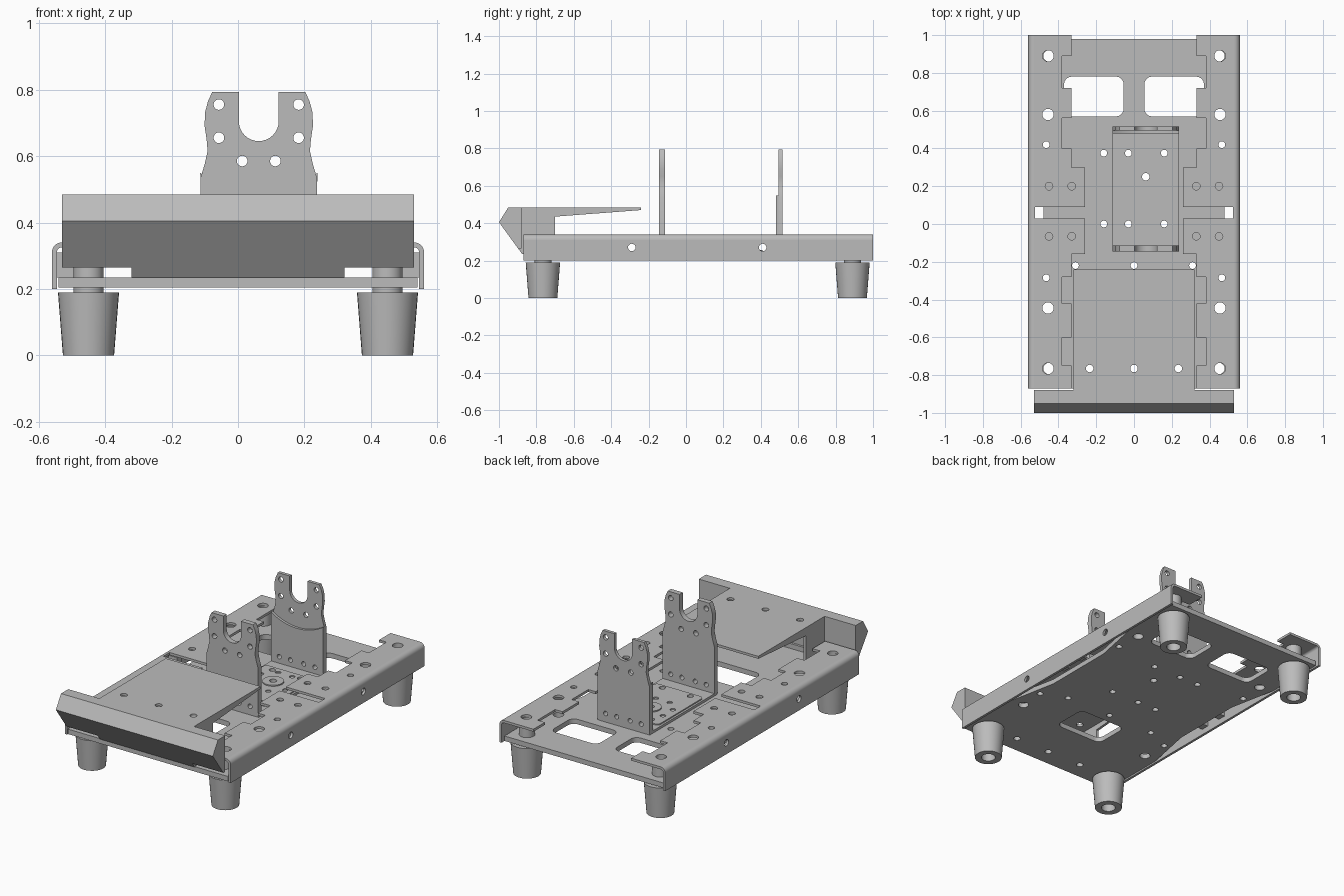
import bpy, bmesh
from math import sin, cos, pi, radians
from mathutils import Matrix

cube = bpy.data.objects.get("Cube")
if cube:
    bpy.data.objects.remove(cube, do_unlink=True)

GREY = (0.5, 0.5, 0.5, 1.0)
metal = bpy.data.materials.new("plain grey")
metal.use_nodes = True
metal.diffuse_color = GREY
metal.node_tree.nodes["Principled BSDF"].inputs["Base Color"].default_value = GREY

# Local drawing plane of a plate, by the axis it is extruded along
AXES = {
    "z": Matrix.Identity(4),
    "x": Matrix(((0, 0, 1, 0), (1, 0, 0, 0), (0, 1, 0, 0), (0, 0, 0, 1))),
    "y": Matrix(((1, 0, 0, 0), (0, 0, -1, 0), (0, 1, 0, 0), (0, 0, 0, 1))),
}


def finish(name, mesh, mirror=False):
    obj = bpy.data.objects.new(name, mesh)
    bpy.context.collection.objects.link(obj)
    mesh.materials.clear()
    mesh.materials.append(metal)
    bpy.ops.object.select_all(action="DESELECT")
    obj.select_set(True)
    bpy.context.view_layer.objects.active = obj
    bpy.ops.object.shade_smooth_by_angle(angle=radians(30))
    if mirror:
        obj.modifiers.new("Mirror", "MIRROR")
    return obj


def arc(x, y, r, a0, a1, n=8):
    steps = [radians(a0 + (a1 - a0) * i / n) for i in range(n + 1)]
    return [(x + r * cos(a), y + r * sin(a)) for a in steps]


def circle(x, y, r):
    return arc(x, y, r, 0, 360, 20)[:-1]


def rounded(x0, x1, y0, y1, r):
    return (arc(x1 - r, y1 - r, r, 0, 90) + arc(x0 + r, y1 - r, r, 90, 180)
            + arc(x0 + r, y0 + r, r, 180, 270) + arc(x1 - r, y0 + r, r, 270, 360))


def plate(name, outline, lo, hi, axis="z", holes=(), mirror=False):
    """Flat outline with holes, extruded from lo to hi along an axis."""
    curve = bpy.data.curves.new(name + "_path", "CURVE")
    curve.dimensions = "2D"
    curve.fill_mode = "BOTH"
    curve.extrude = (hi - lo) / 2
    for loop in [outline, *holes]:
        spline = curve.splines.new("POLY")
        spline.points.add(len(loop) - 1)
        for point, (u, v) in zip(spline.points, loop):
            point.co = (u, v, 0, 1)
        spline.use_cyclic_u = True
    temp = bpy.data.objects.new(name + "_temp", curve)
    mesh = bpy.data.meshes.new_from_object(temp)
    bpy.data.objects.remove(temp)
    bpy.data.curves.remove(curve)
    mid = (lo + hi) / 2
    shift = Matrix.Translation([mid if a == axis else 0 for a in "xyz"])
    mesh.transform(shift @ AXES[axis])
    bm = bmesh.new()
    bm.from_mesh(mesh)
    bmesh.ops.remove_doubles(bm, verts=bm.verts, dist=1e-5)
    bmesh.ops.recalc_face_normals(bm, faces=bm.faces)
    bm.to_mesh(mesh)
    bm.free()
    return finish(name, mesh, mirror)


def turned(name, profile, x, y, mirror=False):
    """Closed radius/height profile spun around a vertical axis."""
    bm = bmesh.new()
    vs = [bm.verts.new((x + r, y, z)) for r, z in profile]
    es = [bm.edges.new((a, b)) for a, b in zip(vs, vs[1:] + vs[:1])]
    bmesh.ops.spin(bm, geom=vs + es, cent=(x, y, 0), axis=(0, 0, 1),
                   angle=2 * pi, steps=32, use_merge=True)
    bmesh.ops.remove_doubles(bm, verts=bm.verts, dist=1e-5)
    bmesh.ops.recalc_face_normals(bm, faces=bm.faces)
    mesh = bpy.data.meshes.new(name)
    bm.to_mesh(mesh)
    bm.free()
    return finish(name, mesh, mirror)


FOOT_X, FOOT_Y = 0.45, (-0.765, 0.89)
BX, HUB_Y = 0.0625, 0.25          # bracket centre line and hub position

# Shared hole positions
mount_holes = [circle(x, y, 0.018) for x in (-0.03, 0.16) for y in (0, 0.375)]
hub_hole = circle(BX, HUB_Y, 0.02)
rail_holes = [circle(0.455, y, 0.03) for y in (*FOOT_Y, 0.58, -0.445)]
rail_holes += [circle(0.465, y, 0.018) for y in (0.42, -0.285)]

# Base plate, waisted in the middle
side = [(0.54, -0.87), (0.54, -0.45), (0.48, -0.15), (0.48, 0.3), (0.54, 0.6), (0.54, 0.98)]
base_holes = mount_holes + [hub_hole]
base_holes += [circle(-0.16, y, 0.018) for y in (0, 0.375)]
base_holes += [circle(x, -0.22, 0.018) for x in (-0.31, 0, 0.31)]
base_holes += [circle(x, -0.765, 0.02) for x in (-0.235, 0, 0.235)]
for s in (1, -1):
    base_holes += [[(s * x, y) for x, y in loop] for loop in rail_holes]
    base_holes.append([(s * x, y) for x, y in rounded(0.055, 0.37, 0.57, 0.78, 0.04)])
base_holes.append(rounded(-0.16, 0.16, -0.5, -0.28, 0.04))
plate("base_plate", side + [(-x, y) for x, y in reversed(side)], 0.205, 0.235, holes=base_holes)

# Side rails: stepped top sheet, rounded bend and outer wall
steps = [(0.33, -0.75), (0.38, -0.6), (0.33, -0.42), (0.38, -0.28), (0.33, -0.16), (0.26, 0.03),
         (0.525, 0.09), (0.26, 0.3), (0.33, 0.4), (0.38, 0.56), (0.33, 0.72), (0.38, 0.89),
         (0.33, 1.0)]
inner, y = [], -0.87
for x, y_end in steps:
    inner += [(x, y), (x, y_end)]
    y = y_end
screw_holes = [circle(x, y, 0.02) for x in (0.33, 0.45) for y in (0.2, -0.065)]
plate("rail_top", inner + [(0.53, 1.0), (0.53, -0.87)], 0.325, 0.34,
      holes=rail_holes + screw_holes, mirror=True)
bend = arc(0.53, 0.31, 0.03, 0, 90) + arc(0.53, 0.31, 0.015, 90, 0)
plate("rail_bend", bend, -0.87, 1.0, "y", mirror=True)
plate("rail_wall", [(-0.87, 0.2), (1.0, 0.2), (1.0, 0.31), (-0.87, 0.31)], 0.545, 0.56, "x",
      holes=[circle(y, 0.27, 0.02) for y in (-0.29, 0.41)], mirror=True)
for y in (-0.04, 0.11):
    plate("rail_lug", [(0.49, y), (0.545, y), (0.545, y + 0.05), (0.49, y + 0.05)],
          0.235, 0.31, mirror=True)

# Tapered feet and the standoffs above them
foot = [(0.04, 0), (0.077, 0), (0.092, 0.19), (0.045, 0.19), (0.045, 0.205),
        (0.03, 0.205), (0.03, 0.1), (0.04, 0.1)]
standoff = [(0.03, 0.235), (0.045, 0.235), (0.045, 0.325), (0.03, 0.325)]
for y in FOOT_Y:
    turned("foot", foot, FOOT_X, y, True)
    turned("standoff", standoff, FOOT_X, y, True)

# Front bumper and its lower centre lip
plate("bumper", [(-0.88, 0.485), (-0.95, 0.485), (-1.0, 0.405), (-0.898, 0.265), (-0.88, 0.265)],
      -0.53, 0.53, "x")
plate("bumper_lip", [(-0.88, 0.265), (-0.898, 0.265), (-0.876, 0.235), (-0.866, 0.235),
                     (-0.866, 0.265)], -0.32, 0.32, "x")

# Raised deck behind the bumper, with side flanges
plate("deck", [(-0.32, -0.88), (0.32, -0.88), (0.32, -0.24), (-0.32, -0.24)], 0.47, 0.485,
      holes=[circle(x, -0.765, 0.02) for x in (-0.235, 0, 0.235)])
plate("deck_flange", [(-0.88, 0.24), (-0.7, 0.24), (-0.7, 0.435), (-0.24, 0.47), (-0.88, 0.47)],
      0.305, 0.32, "x", mirror=True)

# Bracket floor, pad and hub
plate("bracket_floor", rounded(BX - 0.175, BX + 0.175, -0.14, 0.51, 0.005), 0.235, 0.25,
      holes=mount_holes + [hub_hole])
ring = [circle(BX + 0.125 * cos(a), HUB_Y + 0.125 * sin(a), 0.016)
        for a in (radians(22.5 + 45 * k) for k in range(8))]
plate("bracket_pad", rounded(-0.1, 0.225, -0.03, 0.41, 0.025), 0.25, 0.257,
      holes=mount_holes + ring + [hub_hole])
turned("hub_ring", [(0.02, 0.257), (0.06, 0.257), (0.06, 0.264), (0.02, 0.264)], BX, HUB_Y)

# Bracket uprights with an open yoke
edge = [(0.175, 0.24), (0.175, 0.535), (0.163, 0.575), (0.154, 0.615), (0.157, 0.65),
        (0.163, 0.69), (0.162, 0.73), (0.153, 0.765), (0.14, 0.793), (0.06, 0.793)]
yoke = [(BX + x, z) for x, z in edge] + arc(BX, 0.705, 0.06, 0, -180, 16)
yoke += [(BX - x, z) for x, z in reversed(edge)]
foot_holes = [circle(BX + x, 0.29, 0.014) for x in (-0.12, -0.045, 0.045, 0.12)]
yoke_holes = [circle(BX + s * x, z, 0.016) for s in (1, -1)
              for x, z in ((0.12, 0.755), (0.12, 0.655), (0.05, 0.585))]
plate("front_upright", yoke, -0.145, -0.113, "y", holes=yoke_holes + foot_holes)
plate("rear_upright", yoke, 0.495, 0.515, "y", holes=yoke_holes + foot_holes)

# Thicker lower layer of the rear upright, with a sagging top edge
sag = arc(BX, 0.81, 0.315, -56, -124, 16)
plate("rear_upright_layer", [(BX - 0.175, 0.24), (BX + 0.175, 0.24)] + sag, 0.48, 0.495, "y",
      holes=foot_holes)
